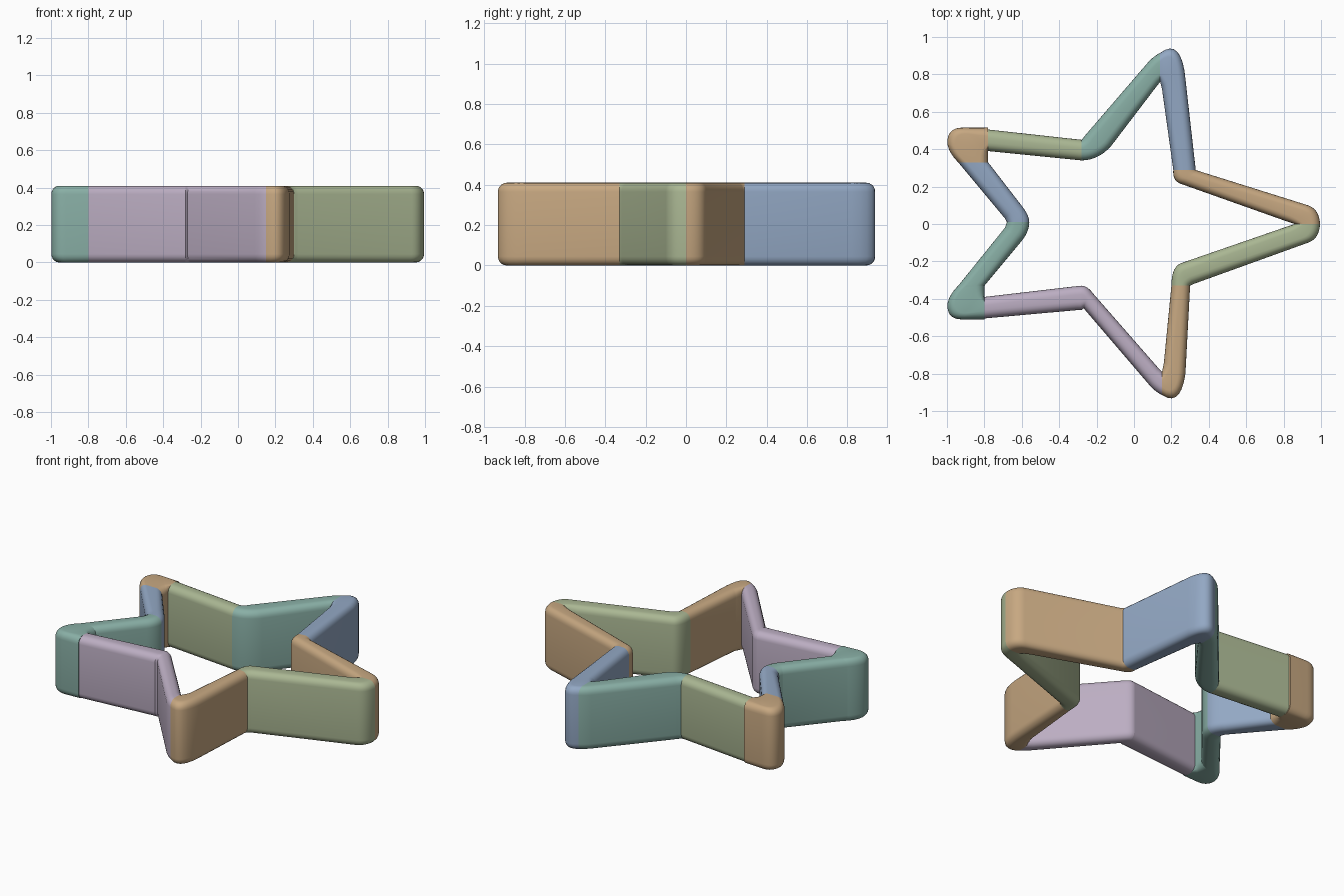
import bpy
import bmesh
import math
from mathutils import Vector

if "Cube" in bpy.data.objects:
    bpy.data.objects.remove(bpy.data.objects["Cube"], do_unlink=True)

HEIGHT = 0.41
ROUND = 0.045
ARC_STEPS = 5


def make_material(name, color):
    mat = bpy.data.materials.new(name)
    mat.use_nodes = True
    rgba = (*color, 1)
    mat.diffuse_color = rgba
    mat.node_tree.nodes["Principled BSDF"].inputs["Base Color"].default_value = rgba
    return mat


tan = make_material("warm tan", (0.57, 0.39, 0.22))
green = make_material("sage green", (0.40, 0.47, 0.29))
teal = make_material("soft teal", (0.25, 0.43, 0.38))
blue = make_material("slate blue", (0.29, 0.39, 0.55))
lilac = make_material("pale lilac", (0.50, 0.42, 0.54))


def bezier(start, control, end, t):
    """Point on a rounded corner, or on a straight run when control is None."""
    start, end = Vector(start), Vector(end)
    if control is None:
        return start.lerp(end, t)
    control = Vector(control)
    return start.lerp(control, t).lerp(control.lerp(end, t), t)


def cross_section(outer, inner):
    """Upright rounded rectangle between an outer and an inner plan point."""
    across = inner - outer
    width = across.length
    across.normalize()
    radius = min(ROUND, 0.44 * width)
    corners = [(width - radius, HEIGHT - ROUND), (radius, HEIGHT - ROUND),
               (radius, ROUND), (width - radius, ROUND)]
    points = []
    for quarter, (u, z) in enumerate(corners):
        for step in range(ARC_STEPS + 1):
            a = math.pi / 2 * (quarter + step / ARC_STEPS)
            p = outer + across * (u + radius * math.cos(a))
            points.append((p.x, p.y, z + ROUND * math.sin(a)))
    return points


def wall(name, mat, *stations):
    """Loft a wall through (outer, inner, outer corner, inner corner) stations."""
    plan = [(Vector(stations[0][0]), Vector(stations[0][1]))]
    for before, here in zip(stations, stations[1:]):
        outer_c, inner_c = (list(here[2:]) + [None, None])[:2]
        steps = 7 if outer_c or inner_c else 1
        for k in range(1, steps + 1):
            t = k / steps
            plan.append((bezier(before[0], outer_c, here[0], t),
                         bezier(before[1], inner_c, here[1], t)))
    bm = bmesh.new()
    rings = [[bm.verts.new(p) for p in cross_section(o, i)] for o, i in plan]
    count = len(rings[0])
    for a, b in zip(rings, rings[1:]):
        for j in range(count):
            k = (j + 1) % count
            bm.faces.new((a[j], a[k], b[k], b[j]))
    bm.faces.new(rings[0])
    bm.faces.new(rings[-1])
    bmesh.ops.remove_doubles(bm, verts=bm.verts, dist=0.0001)
    bmesh.ops.recalc_face_normals(bm, faces=bm.faces)
    mesh = bpy.data.meshes.new(name)
    bm.to_mesh(mesh)
    bm.free()
    mesh.materials.append(mat)
    obj = bpy.data.objects.new(name, mesh)
    bpy.context.collection.objects.link(obj)
    bpy.ops.object.select_all(action="DESELECT")
    obj.select_set(True)
    bpy.context.view_layer.objects.active = obj
    bpy.ops.object.shade_smooth_by_angle(angle=math.radians(40))


# Left point of the star
wall("left_point_front_wall", green,
     ((.30, -.33), (.20, -.33)),
     ((.32, -.32), (.25, -.21), None, (.20, -.23)),
     ((.93, -.10), (.80, -.02)),
     ((.995, 0), (.86, 0), (.99, -.08)))
wall("left_point_back_wall", tan,
     ((.33, .29), (.21, .29)),
     ((.34, .285), (.25, .215), None, (.205, .23)),
     ((.93, .10), (.80, .02)),
     ((.995, 0), (.86, 0), (.99, .08)))

# Back point
wall("back_point_left_wall", blue,
     ((.33, .29), (.21, .29)),
     ((.27, .82), (.15, .72)),
     ((.14, .915), (.14, .76), (.24, .99)))
wall("back_point_right_wall", teal,
     ((.14, .915), (.14, .76)),
     ((.08, .87), (.12, .735), (.11, .90)),
     ((-.26, .475), (-.12, .42)),
     ((-.28, .45), (-.28, .34), None, (-.19, .34)))

# Back right point with its corner block
wall("back_right_outer_wall", green,
     ((-.28, .45), (-.28, .34)),
     ((-.78, .505), (-.78, .39)))
wall("back_right_corner", tan,
     ((-.78, .515), (-.78, .39)),
     ((-.91, .515), (-.78, .37)),
     ((-.998, .43), (-.78, .35), (-1, .52)),
     ((-.94, .33), (-.78, .33), (-.99, .38)))
wall("back_right_inner_wall", blue,
     ((-.94, .33), (-.78, .33)),
     ((-.69, .03), (-.61, .11)),
     ((-.68, .01), (-.56, .01), None, (-.56, .05)))

# Front right point with its corner block
wall("front_right_inner_wall", teal,
     ((-.94, -.33), (-.80, -.33)),
     ((-.69, -.02), (-.60, -.09)),
     ((-.68, .01), (-.56, .01), None, (-.56, -.04)))
wall("front_right_corner", teal,
     ((-.80, -.51), (-.80, -.39)),
     ((-.92, -.51), (-.80, -.37)),
     ((-.998, -.43), (-.80, -.35), (-1, -.51)),
     ((-.94, -.33), (-.80, -.33), (-.99, -.38)))
wall("front_right_outer_wall", lilac,
     ((-.80, -.505), (-.80, -.39)),
     ((-.30, -.46), (-.33, -.335)),
     ((-.28, -.46), (-.28, -.33)))

# Front point
wall("front_point_right_wall", lilac,
     ((-.28, -.46), (-.28, -.33)),
     ((-.27, -.45), (-.22, -.37), None, (-.25, -.33)),
     ((.09, -.87), (.13, -.77)),
     ((.15, -.915), (.15, -.79), (.12, -.90)))
wall("front_point_left_wall", tan,
     ((.15, -.915), (.15, -.79)),
     ((.275, -.80), (.16, -.74), (.25, -.98)),
     ((.30, -.33), (.20, -.33)))
